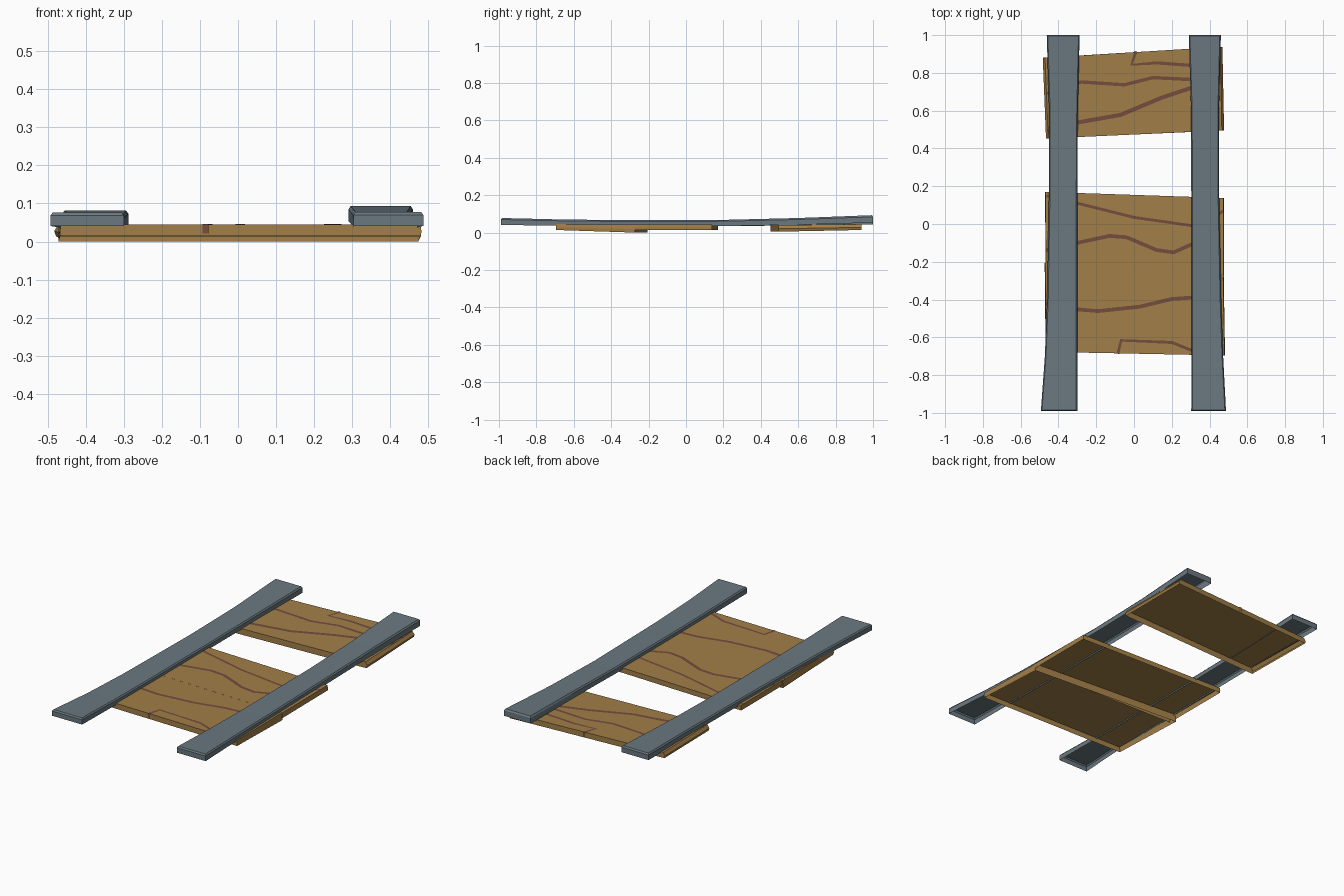
import bpy
import bmesh
from mathutils import Vector

if "Cube" in bpy.data.objects:
    bpy.data.objects.remove(bpy.data.objects["Cube"])


def mat(name, rgb):
    m = bpy.data.materials.new(name)
    lin = [((c / 255 + 0.055) / 1.055) ** 2.4 for c in rgb]
    m.diffuse_color = (*lin, 1)
    m.use_nodes = True
    m.node_tree.nodes["Principled BSDF"].inputs["Base Color"].default_value = m.diffuse_color
    return m


RAIL = mat("grey painted rail", (106, 121, 128))
WOOD = mat("brown wood", (162, 127, 72))
GRAIN = mat("dark wood grain", (118, 77, 62))


def finish(bm, name, material):
    bmesh.ops.recalc_face_normals(bm, faces=bm.faces)
    me = bpy.data.meshes.new(name)
    # open shells and strips must face upward
    if sum(f.normal.z * f.calc_area() for f in bm.faces) < 0:
        bmesh.ops.reverse_faces(bm, faces=bm.faces)
    bm.to_mesh(me)
    bm.free()
    me.materials.append(material)
    ob = bpy.data.objects.new(name, me)
    bpy.context.collection.objects.link(ob)


def shell(name, stations, levels, material):
    """Tray open below. stations: (left xy, right xy, top z, bottom z), front to back;
    levels: (x inset, y inset, part of the way down), top to bottom."""
    bm = bmesh.new()
    rings = []
    n = len(stations)
    for ix, iy, t in levels:
        L, R = [], []
        for i, (l, r, zt, zb) in enumerate(stations):
            dy = iy if i == 0 else (-iy if i == n - 1 else 0)
            z = zt + (zb - zt) * t
            L.append(bm.verts.new((l[0] + ix, l[1] + dy, z)))
            R.append(bm.verts.new((r[0] - ix, r[1] + dy, z)))
        rings.append((L, R))
    L, R = rings[0]
    for i in range(n - 1):
        bm.faces.new((L[i], R[i], R[i + 1], L[i + 1]))
    for (La, Ra), (Lb, Rb) in zip(rings, rings[1:]):
        a, b = La + Ra[::-1], Lb + Rb[::-1]
        for i in range(2 * n):
            j = (i + 1) % (2 * n)
            bm.faces.new((a[i], a[j], b[j], b[i]))
    finish(bm, name, material)


def grain(name, pts, width, ztop, drop_ends):
    """Thin painted strip on a board, turned down over its edges at the given ends."""
    bm = bmesh.new()
    pts = [Vector(p) for p in pts]
    rows = []
    for i, p in enumerate(pts):
        a = (p - pts[i - 1]).normalized() if i else None
        b = (pts[i + 1] - p).normalized() if i < len(pts) - 1 else None
        d = ((a or b) + (b or a)).normalized()
        s = Vector((-d.y, d.x)) * width * 0.5
        rows.append([bm.verts.new((q.x, q.y, ztop(q.x, q.y) + 0.0006)) for q in (p + s, p - s)])
    for e in drop_ends:
        row = [bm.verts.new((v.co.x, v.co.y, v.co.z - 0.025)) for v in rows[e]]
        if e == 0:
            rows.insert(0, row)
        else:
            rows.append(row)
    for r, s in zip(rows, rows[1:]):
        bm.faces.new((r[0], r[1], s[1], s[0]))
    finish(bm, name, GRAIN)


# Side rails, bowed up at both ends, hollow below
rail_levels = [(0.006, 0.006, 0), (0, 0, 0.22), (0, 0, 1)]
left = [(-0.99, -0.493, -0.30, 0.076, 0.041), (-0.7, -0.472, -0.30, 0.069, 0.037),
        (-0.4, -0.46, -0.30, 0.066, 0.035), (0.2, -0.45, -0.30, 0.066, 0.035),
        (0.6, -0.45, -0.297, 0.071, 0.038), (1.0, -0.462, -0.288, 0.081, 0.044)]
right = [(-0.99, 0.303, 0.487, 0.078, 0.041), (-0.7, 0.305, 0.472, 0.071, 0.037),
         (-0.4, 0.305, 0.462, 0.067, 0.035), (0.2, 0.303, 0.45, 0.068, 0.035),
         (0.6, 0.302, 0.45, 0.078, 0.042), (1.0, 0.29, 0.46, 0.093, 0.053)]
for name, data in (("left_rail", left), ("right_rail", right)):
    shell(name, [((a, y), (b, y), zt, zb) for y, a, b, zt, zb in data], rail_levels, RAIL)

# Cross boards: front-left, front-right, back-left, back-right,
# front top z, front bottom z, back top z, back bottom z, end slope, grain lines
boards = {
    "back_board": ((-0.466, 0.453), (0.477, 0.495), (-0.483, 0.88), (0.468, 0.938), 0.04, 0.005, 0.045, 0.014, 0.012, [
        ([(-0.46, 0.69), (-0.28, 0.752), (-0.05, 0.737), (0.1, 0.775), (0.3, 0.765), (0.46, 0.77)], 0.018, ()),
        ([(-0.456, 0.49), (-0.3, 0.537), (-0.07, 0.578), (0.15, 0.67), (0.3, 0.72), (0.46, 0.75)], 0.022, ()),
        ([(0.01, 0.911), (-0.014, 0.843), (0.12, 0.853), (0.3, 0.84), (0.458, 0.84)], 0.017, (0,))]),
    "middle_board": ((-0.468, -0.252), (0.477, -0.277), (-0.471, 0.17), (0.476, 0.138), 0.043, 0.013, 0.044, 0.015, 0.002, [
        ([(-0.465, 0.15), (-0.3, 0.11), (0, 0.035), (0.3, -0.008), (0.38, 0.0), (0.473, 0.07)], 0.015, ()),
        ([(-0.465, -0.14), (-0.3, -0.1), (-0.13, -0.063), (-0.04, -0.07), (0.12, -0.138),
          (0.21, -0.15), (0.3, -0.11), (0.4, -0.09)], 0.02, ())]),
    "front_board": ((-0.468, -0.677), (0.482, -0.696), (-0.473, -0.207), (0.475, -0.272), 0.045, 0.014, 0.0425, 0.0, 0.003, [
        ([(-0.465, -0.42), (-0.3, -0.452), (-0.19, -0.461), (0.03, -0.438), (0.2, -0.397),
          (0.3, -0.39), (0.42, -0.39)], 0.02, ()),
        ([(-0.085, -0.684), (-0.068, -0.616), (0.2, -0.627), (0.3, -0.667), (0.36, -0.68)], 0.016, (0,))]),
}
for name, (fl, fr, bl, br, zf, zfb, zb, zbb, slope, lines) in boards.items():
    levels = [(slope, 0, 0), (0, 0, 0.55), (slope * 0.4, 0, 1)]
    shell(name, [(fl, fr, zf, zfb), (bl, br, zb, zbb)], levels, WOOD)

    def ztop(x, y):
        u = (x - fl[0]) / (fr[0] - fl[0])
        y0 = fl[1] + (fr[1] - fl[1]) * u
        y1 = bl[1] + (br[1] - bl[1]) * u
        return zf + (zb - zf) * (y - y0) / (y1 - y0)

    for k, (pts, w, ends) in enumerate(lines):
        # push turned-down starts just past the board edge
        if 0 in ends:
            p, q = Vector(pts[0]), Vector(pts[1])
            pts[0] = tuple(p + (p - q).normalized() * 0.003)
        grain(f"{name}_grain_{k + 1}", pts, w, ztop, ends)
